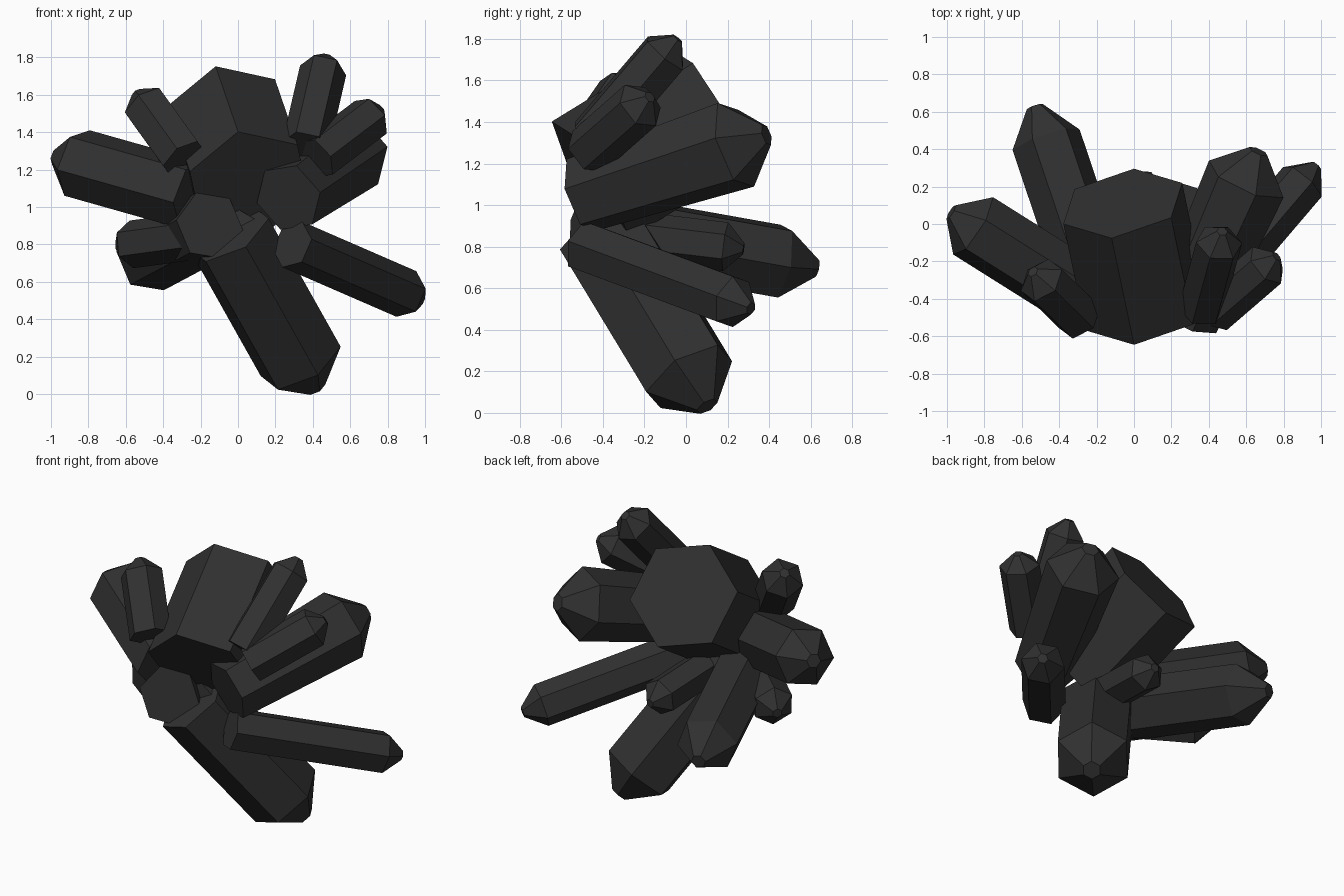
import bpy, bmesh, math
from mathutils import Vector

if "Cube" in bpy.data.objects:
    bpy.data.objects.remove(bpy.data.objects["Cube"])

dark = bpy.data.materials.new("dark_crystal")
dark.diffuse_color = (0.03, 0.03, 0.03, 1)
dark.use_nodes = True
dark.node_tree.nodes["Principled BSDF"].inputs["Base Color"].default_value = dark.diffuse_color


def crystal(name, base, shoulder, radius, corner, tip=0.9, base_scale=1.0):
    """Hexagonal shaft from base to shoulder; 'corner' points to one ridge."""
    base, shoulder, corner = Vector(base), Vector(shoulder), Vector(corner)
    axis = (shoulder - base).normalized()
    u = (corner - axis * corner.dot(axis)).normalized()
    v = axis.cross(u)
    levels = [(base, radius * base_scale), (shoulder, radius)]
    if tip:  # blunt tapered point
        levels.append((shoulder + axis * radius * tip, radius * 0.24))
    bm = bmesh.new()
    rings = [[bm.verts.new(c + r * (u * math.cos(k * math.pi / 3) + v * math.sin(k * math.pi / 3)))
              for k in range(6)] for c, r in levels]
    for a, b in zip(rings, rings[1:]):
        for k in range(6):
            j = (k + 1) % 6
            bm.faces.new((a[k], a[j], b[j], b[k]))
    bm.faces.new(rings[0][::-1])
    bm.faces.new(rings[-1])
    mesh = bpy.data.meshes.new(name)
    bm.to_mesh(mesh)
    bm.free()
    mesh.materials.append(dark)
    bpy.context.collection.objects.link(bpy.data.objects.new(name, mesh))


# wide flat-ended block in the middle
crystal("main_block", (0.06, -0.46, 1.12), (-0.06, 0.11, 1.47), 0.343, (-0.06, -0.17, 0.28), tip=0)
# large crystals
crystal("lower_crystal", (-0.05, -0.40, 0.86), (0.335, 0.015, 0.175), 0.238, (0.21, -0.07, 0.08), tip=0.78)
crystal("left_crystal", (-0.24, -0.40, 1.06), (-0.86, -0.01, 1.235), 0.19, (0.10, 0.165, 0.04), tip=0.75)
crystal("right_crystal", (0.27, -0.50, 1.05), (0.60, 0.24, 1.29), 0.225, (0.19, -0.10, 0.03),
        tip=0.75, base_scale=0.85)
crystal("back_crystal", (-0.15, -0.50, 0.90), (-0.47, 0.45, 0.73), 0.19, (0.18, 0.055, -0.03), tip=1.0)
# slender crystals
crystal("lower_right_crystal", (0.29, -0.49, 0.80), (0.90, 0.225, 0.535), 0.133, (0.05, 0, 0.115))
crystal("upper_left_crystal", (-0.29, -0.50, 1.26), (-0.495, -0.30, 1.545), 0.13, (0.12, 0.06, 0.04), tip=0.7)
crystal("upper_right_crystal", (0.36, -0.45, 1.32), (0.455, -0.10, 1.73), 0.126, (0.105, 0, -0.02), tip=0.75)
crystal("side_right_crystal", (0.42, -0.47, 1.26), (0.71, -0.22, 1.48), 0.124, (0.08, -0.02, -0.08), tip=0.65)
crystal("small_left_crystal", (-0.20, -0.42, 0.85), (-0.57, -0.10, 0.80), 0.128, (0, 0, 1), tip=0.7)
crystal("small_back_crystal", (0.0, -0.40, 0.87), (0.06, 0.19, 0.80), 0.118, (0, 0, 1), tip=0.75)
